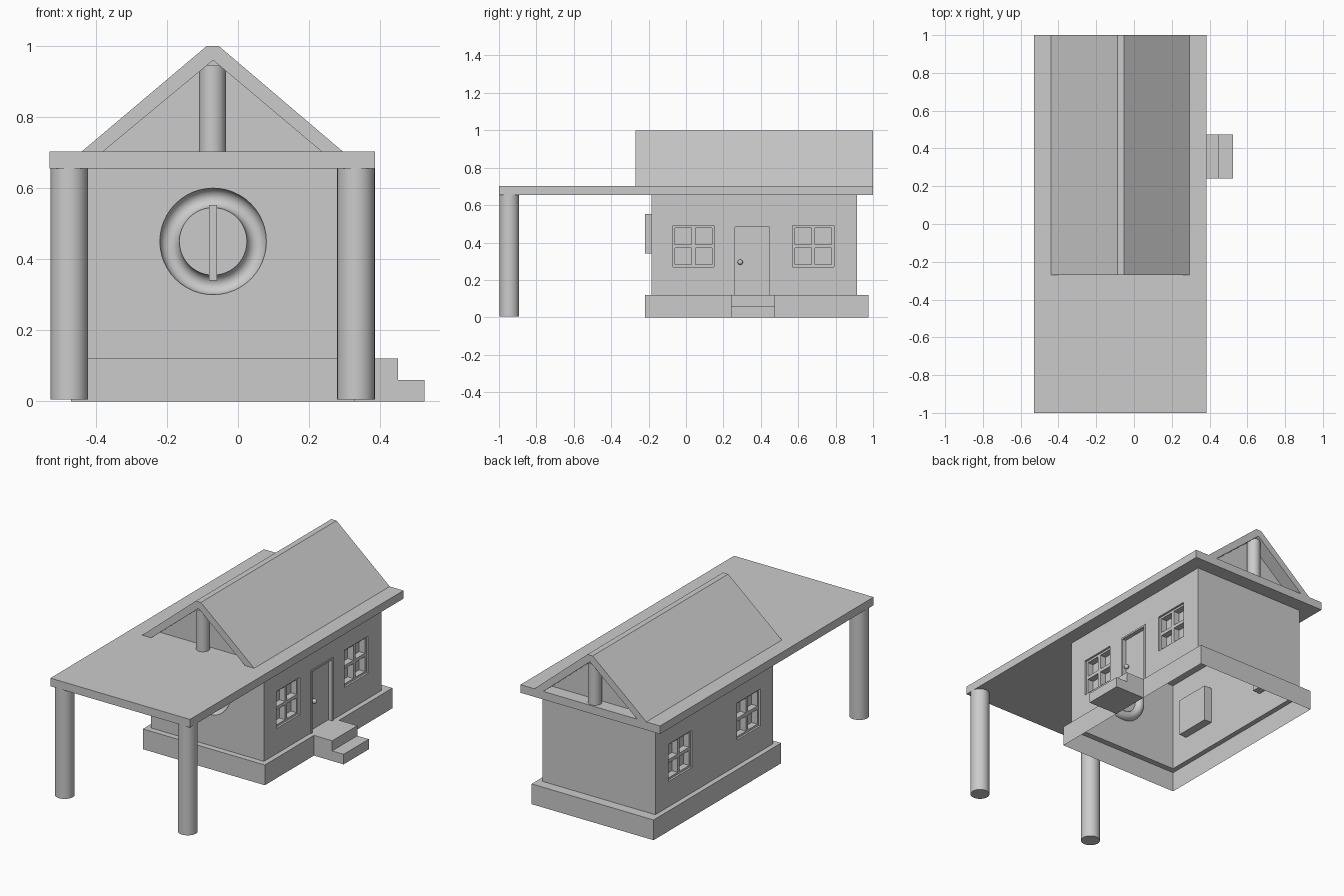
import bpy, bmesh, math
from mathutils import Vector

if "Cube" in bpy.data.objects:
    bpy.data.objects.remove(bpy.data.objects["Cube"])

CX = -0.07                      # house centre line
WALL_X = (-0.44, 0.30)
WALL_Y = (-0.185, 0.915)
WALL_Z = (0.12, 0.655)

grey = bpy.data.materials.new("plain_grey")
grey.diffuse_color = (0.6, 0.6, 0.6, 1)
grey.use_nodes = True
grey.node_tree.nodes["Principled BSDF"].inputs["Base Color"].default_value = grey.diffuse_color


def finish(name, bm, smooth=False, fix=False):
    if fix:
        bmesh.ops.recalc_face_normals(bm, faces=bm.faces)
    me = bpy.data.meshes.new(name)
    bm.to_mesh(me)
    bm.free()
    me.materials.append(grey)
    ob = bpy.data.objects.new(name, me)
    bpy.context.collection.objects.link(ob)
    if smooth:
        bpy.ops.object.select_all(action='DESELECT')
        ob.select_set(True)
        bpy.context.view_layer.objects.active = ob
        bpy.ops.object.shade_smooth_by_angle(angle=math.radians(40))
    return ob


def add_box(bm, x, y, z):
    vs = bmesh.ops.create_cube(bm, size=1)["verts"]
    for v in vs:
        v.co = Vector([(a + b) / 2 + c * (b - a) for (a, b), c in zip((x, y, z), v.co)])


def box(name, x, y, z):
    bm = bmesh.new()
    add_box(bm, x, y, z)
    return finish(name, bm)


def cylinder(name, x, y, r, z0, z1):
    bm = bmesh.new()
    bmesh.ops.create_cone(bm, cap_ends=True, segments=32, radius1=r, radius2=r, depth=z1 - z0)
    bmesh.ops.translate(bm, verts=bm.verts, vec=(x, y, (z0 + z1) / 2))
    return finish(name, bm, smooth=True)


def prism(name, profile, y0, y1):
    """Extrude an xz outline along y."""
    bm = bmesh.new()
    f = bm.faces.new([bm.verts.new((x, y0, z)) for x, z in profile])
    if y1 != y0:
        r = bmesh.ops.extrude_face_region(bm, geom=[f])
        bmesh.ops.translate(bm, vec=(0, y1 - y0, 0),
                            verts=[v for v in r["geom"] if isinstance(v, bmesh.types.BMVert)])
    return finish(name, bm, fix=True)


def quad(bm, pts):
    bm.faces.new([bm.verts.new(p) for p in pts])


# Side walls: sheets with recessed openings (y0, y1, z0, z1, depth)
WINDOWS = [(-0.07, 0.15, 0.27, 0.49, 0.05), (0.57, 0.79, 0.27, 0.49, 0.05)]
DOOR = (0.262, 0.447, 0.12, 0.482, 0.02)


def side_wall(name, x, inward, openings):
    bm = bmesh.new()
    ys = sorted({*WALL_Y, *(v for o in openings for v in o[:2])})
    zs = sorted({*WALL_Z, *(v for o in openings for v in o[2:4])})

    def q(*pts):
        quad(bm, pts if inward < 0 else pts[::-1])

    for a, b in zip(ys, ys[1:]):
        for c, d in zip(zs, zs[1:]):
            ym, zm = (a + b) / 2, (c + d) / 2
            if not any(o[0] < ym < o[1] and o[2] < zm < o[3] for o in openings):
                q((x, a, c), (x, b, c), (x, b, d), (x, a, d))
    for a, b, c, d, depth in openings:
        i = x + inward * depth
        q((i, a, c), (i, b, c), (i, b, d), (i, a, d))
        q((x, a, c), (x, b, c), (i, b, c), (i, a, c))
        q((i, a, d), (i, b, d), (x, b, d), (x, a, d))
        q((x, a, c), (i, a, c), (i, a, d), (x, a, d))
        q((i, b, c), (x, b, c), (x, b, d), (i, b, d))
    bmesh.ops.remove_doubles(bm, verts=bm.verts, dist=1e-5)
    return finish(name, bm)


side_wall("right_wall", WALL_X[1], -1, WINDOWS + [DOOR])
side_wall("left_wall", WALL_X[0], 1, WINDOWS)

# Window frames and cross bars inside the recesses
for side, x, s in (("right", WALL_X[1], -1), ("left", WALL_X[0], 1)):
    for n, (a, b, c, d, depth) in enumerate(WINDOWS):
        bm = bmesh.new()
        xr = tuple(sorted((x + s * 0.012, x + s * depth)))
        ym, zm, t = (a + b) / 2, (c + d) / 2, 0.012
        for y in ((a, a + t), (b - t, b), (ym - 0.01, ym + 0.01)):
            add_box(bm, xr, y, (c, d))
        for z in ((c, c + t), (d - t, d), (zm - 0.01, zm + 0.01)):
            add_box(bm, xr, (a, b), z)
        finish(f"{side}_window_frame_{n + 1}", bm)

# Door frame and knob
bm = bmesh.new()
for y, z in (((0.25, 0.262), (0.12, 0.492)), ((0.447, 0.459), (0.12, 0.492)),
             ((0.25, 0.459), (0.482, 0.492))):
    add_box(bm, (0.295, 0.305), y, z)
finish("door_frame", bm)
bm = bmesh.new()
bmesh.ops.create_uvsphere(bm, u_segments=16, v_segments=10, radius=0.014)
bmesh.ops.translate(bm, verts=bm.verts, vec=(0.298, 0.29, 0.295))
finish("door_knob", bm, smooth=True)

# Back wall
bm = bmesh.new()
(x0, x1), (y0, y1), (z0, z1) = WALL_X, WALL_Y, WALL_Z
quad(bm, [(x1, y1, z0), (x0, y1, z0), (x0, y1, z1), (x1, y1, z1)])
finish("back_wall", bm)

# Front wall with a circular opening
SEG, R_OUT, R_IN, WZ = 48, 0.15, 0.095, 0.45


def circle(bm, r, y):
    return [bm.verts.new((CX + r * math.cos(2 * math.pi * i / SEG), y,
                          WZ + r * math.sin(2 * math.pi * i / SEG))) for i in range(SEG)]


bm = bmesh.new()
outer = [bm.verts.new(p) for p in ((x0, y0, z0), (x1, y0, z0), (x1, y0, z1), (x0, y0, z1))]
edges = []
for loop in (outer, circle(bm, R_OUT, y0)):
    edges += [bm.edges.new((loop[i], loop[i - 1])) for i in range(len(loop))]
bmesh.ops.triangle_fill(bm, edges=edges, use_beauty=True, normal=(0, -1, 0))
for f in bm.faces:
    f.normal_update()
    if f.normal.y > 0:
        f.normal_flip()
finish("front_wall", bm)

# Round window: half-round groove about a flat pane, with an upright bar
bm = bmesh.new()
mid, half, STEPS = (R_OUT + R_IN) / 2, (R_OUT - R_IN) / 2, 10
rings = [circle(bm, mid + half * math.cos(math.pi * k / STEPS),
                y0 + 0.03 * math.sin(math.pi * k / STEPS)) for k in range(STEPS + 1)]
for a, b in zip(rings, rings[1:]):
    for i in range(SEG):
        bm.faces.new((a[i - 1], a[i], b[i], b[i - 1]))
bm.faces.new(rings[-1])
finish("round_window", bm, smooth=True)
box("round_window_bar", (CX - 0.011, CX + 0.011), (-0.22, -0.183), (0.34, 0.553))

# Plinth: open underneath, with a ledge around the walls
bm = bmesh.new()
rect = lambda x, y, z: [(x[0], y[0], z), (x[1], y[0], z), (x[1], y[1], z), (x[0], y[1], z)]
loops = [[bm.verts.new(p) for p in r] for r in (
    rect((-0.47, 0.33), (-0.22, 0.975), 0),
    rect((-0.47, 0.33), (-0.22, 0.975), 0.12),
    rect(WALL_X, WALL_Y, 0.12))]
for a, b in zip(loops, loops[1:]):
    for i in range(4):
        bm.faces.new((a[i - 1], a[i], b[i], b[i - 1]))
finish("plinth", bm)

# Door steps
bm = bmesh.new()
add_box(bm, (0.33, 0.45), (0.24, 0.475), (0, 0.12))
add_box(bm, (0.45, 0.525), (0.24, 0.475), (0, 0.06))
finish("door_steps", bm)

# Flat roof and its porch columns
box("roof_slab", (-0.53, 0.385), (-1, 1), (0.655, 0.703))
for side, x in (("left", -0.475), ("right", 0.332)):
    cylinder(f"{side}_porch_column", x, -0.945, 0.053, 0.005, 0.656)

# Pitched roof, gable walls and gable posts
prism("pitched_roof", [(-0.44, 0.703), (-0.38, 0.703), (CX, 0.96), (0.235, 0.703),
                       (0.295, 0.703), (-0.054, 1.0), (-0.088, 1.0)], -0.27, 1.0)
for end, wall_y, post_y in (("front", -0.185, -0.225), ("back", 0.915, 0.955)):
    prism(f"{end}_gable_wall", [(-0.38, 0.703), (0.235, 0.703), (CX, 0.96)], wall_y, wall_y + 0.004)
    cylinder(f"{end}_gable_post", CX - 0.002, post_y, 0.038, 0.70, 0.945)
